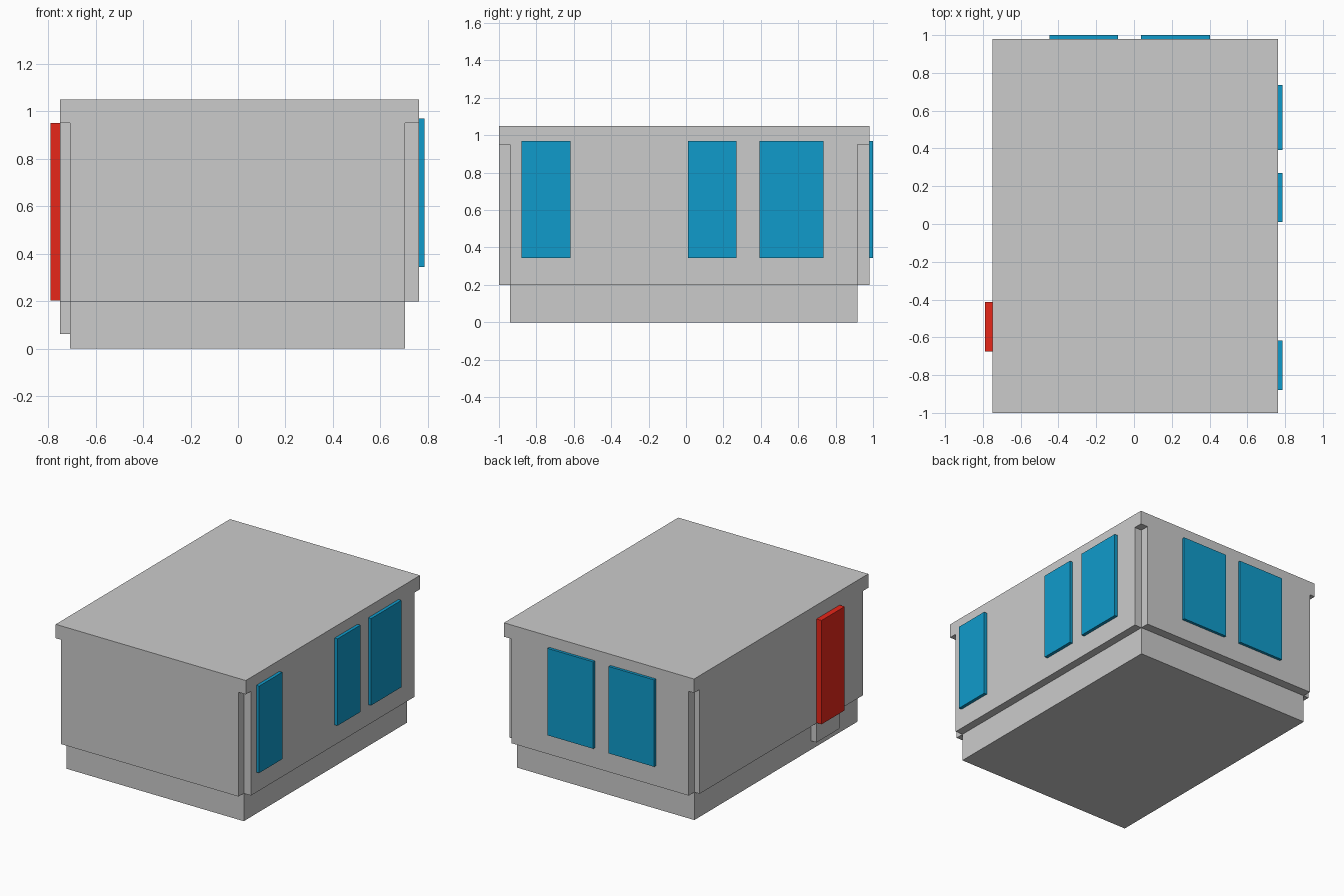
import bpy, bmesh

if "Cube" in bpy.data.objects:
    bpy.data.objects.remove(bpy.data.objects["Cube"])


def material(name, color):
    m = bpy.data.materials.new(name)
    m.diffuse_color = (*color, 1)
    m.use_nodes = True
    m.node_tree.nodes["Principled BSDF"].inputs["Base Color"].default_value = m.diffuse_color
    return m


def link(name, bm, mat=None):
    bmesh.ops.recalc_face_normals(bm, faces=bm.faces)
    me = bpy.data.meshes.new(name)
    bm.to_mesh(me)
    bm.free()
    ob = bpy.data.objects.new(name, me)
    bpy.context.collection.objects.link(ob)
    if mat:
        me.materials.append(mat)
    return ob


def box(name, x, y, z, mat=None):
    bm = bmesh.new()
    bmesh.ops.create_cube(bm, size=1)
    for v in bm.verts:
        v.co = [r[0] if c < 0 else r[1] for c, r in zip(v.co, (x, y, z))]
    return link(name, bm, mat)


def stepped_block(name, xs, ys, zs, filled):
    """One closed shell around the filled cells of a small box grid."""
    bm = bmesh.new()
    lines = (xs, ys, zs)
    size = [len(a) - 1 for a in lines]

    def solid(c):
        return all(0 <= c[a] < size[a] for a in range(3)) and filled(*c)

    for c in [(i, j, k) for i in range(size[0]) for j in range(size[1]) for k in range(size[2])]:
        if not solid(c):
            continue
        for a in range(3):
            for side in (0, 1):
                n = list(c)
                n[a] += 2 * side - 1
                if solid(n):
                    continue
                b, d = (a + 1) % 3, (a + 2) % 3
                face = []
                for db, dd in ((0, 0), (1, 0), (1, 1), (0, 1)):
                    p = list(c)
                    p[a] += side
                    p[b] += db
                    p[d] += dd
                    face.append(bm.verts.new([lines[q][p[q]] for q in range(3)]))
                bm.faces.new(face)
    bmesh.ops.remove_doubles(bm, verts=bm.verts, dist=1e-4)
    bmesh.ops.dissolve_limit(bm, angle_limit=0.01, verts=bm.verts, edges=bm.edges)
    return link(name, bm)


# House body: recessed base, walls with notched corners, full roof slab
stepped_block(
    "house_body",
    (-0.75, -0.708, 0.704, 0.762), (-1.0, -0.94, 0.916, 0.98), (0, 0.2, 0.95, 1.05),
    lambda i, j, k: k == 2 or (k == 1 and (i == 1 or j == 1)) or (i == 1 and j == 1))

# Door and the step below it
red = material("door_red", (0.8, 0.02, 0.01))
box("door", (-0.79, -0.75), (-0.675, -0.412), (0.203, 0.95), red)
box("door_step", (-0.75, -0.708), (-0.675, -0.412), (0.062, 0.2))

# Windows on the right side and the back
blue = material("window_blue", (0.005, 0.33, 0.6))
for n, y in enumerate(((-0.88, -0.618), (0.01, 0.27), (0.392, 0.735)), 1):
    box(f"right_window_{n}", (0.762, 0.785), y, (0.345, 0.97), blue)
for n, x in enumerate(((-0.447, -0.085), (0.038, 0.402)), 1):
    box(f"back_window_{n}", x, (0.98, 1.0), (0.345, 0.97), blue)
